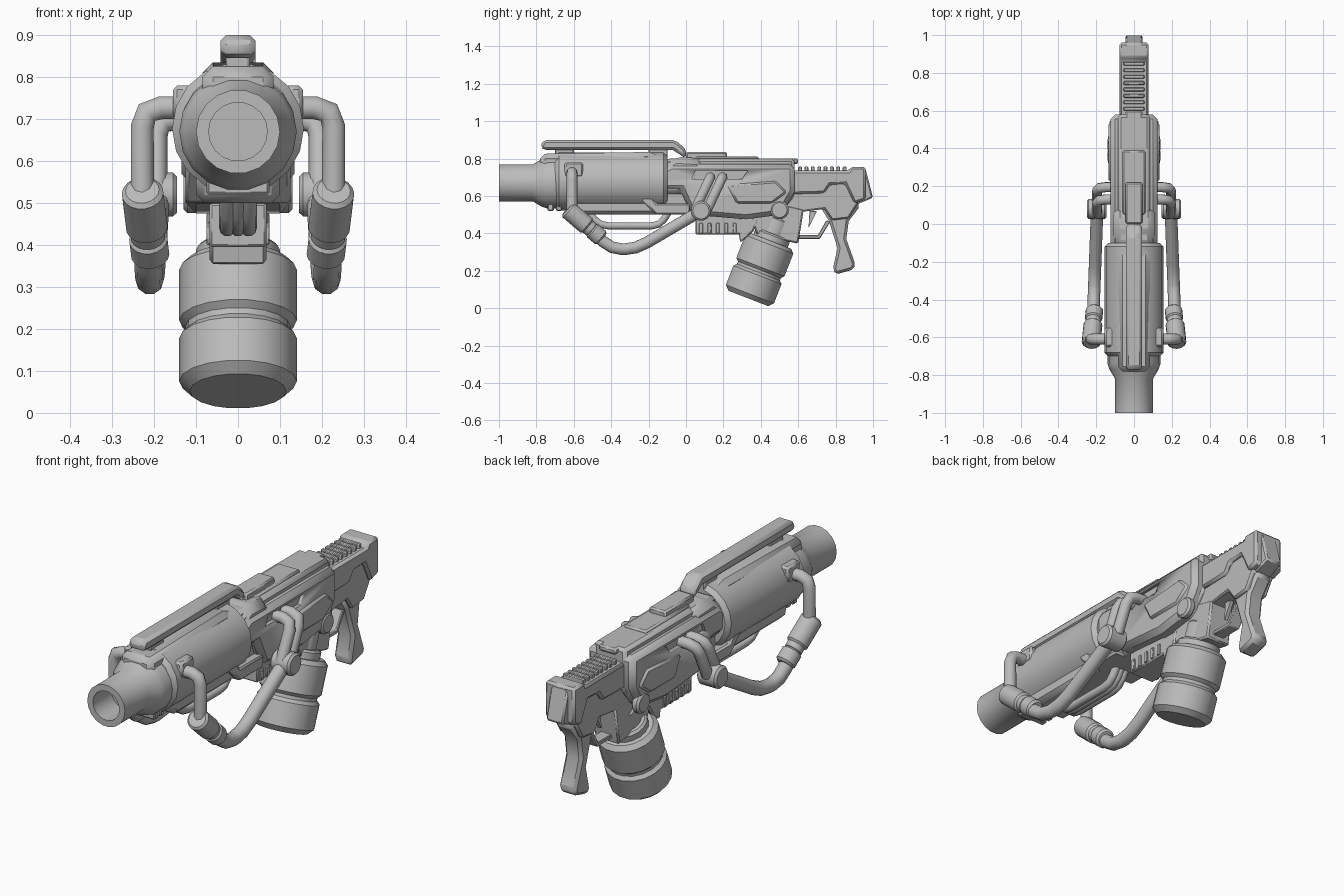
import bpy, bmesh, math
from mathutils import Vector

cube = bpy.data.objects.get("Cube")
if cube:
    bpy.data.objects.remove(cube, do_unlink=True)

grey = bpy.data.materials.new("mid grey")
grey.use_nodes = True
grey.diffuse_color = (.5, .5, .5, 1)
grey.node_tree.nodes["Principled BSDF"].inputs["Base Color"].default_value = grey.diffuse_color


def finish(name, bm):
    bmesh.ops.recalc_face_normals(bm, faces=bm.faces[:])
    mesh = bpy.data.meshes.new(name)
    bm.to_mesh(mesh)
    bm.free()
    mesh.materials.append(grey)
    obj = bpy.data.objects.new(name, mesh)
    bpy.context.collection.objects.link(obj)
    for other in bpy.context.selected_objects:
        other.select_set(False)
    obj.select_set(True)
    bpy.context.view_layer.objects.active = obj
    bpy.ops.object.shade_smooth_by_angle(angle=math.radians(32))
    return obj


def slab(name, outline, half, bevel=.008, centre=0):
    """Side outline (y, z) extruded across x, with softened edges."""
    bm = bmesh.new()
    face = bm.faces.new([bm.verts.new((centre - half, y, z)) for y, z in outline])
    extruded = bmesh.ops.extrude_face_region(bm, geom=[face])["geom"]
    moved = [item for item in extruded if isinstance(item, bmesh.types.BMVert)]
    bmesh.ops.translate(bm, verts=moved, vec=(half + half, 0, 0))
    obj = finish(name, bm)
    if bevel:
        soften = obj.modifiers.new("soft edges", "BEVEL")
        soften.width = bevel
        soften.segments = 1
        soften.limit_method = "ANGLE"
        soften.angle_limit = math.radians(35)
    return obj


def box(name, start, length, low, high, half, bevel=.006, centre=0):
    end = start + length
    return slab(name, [(start, low), (end, low), (end, high), (start, high)], half, bevel, centre)


def lathe(name, profile, origin, axis, sides=18):
    """Profile of (radius, distance) turned about an axis."""
    bm = bmesh.new()
    turn = Vector(axis).to_track_quat("Z", "Y")
    rings = []
    for radius, distance in profile:
        ring = []
        for i in range(sides):
            angle = math.tau * i / sides
            offset = Vector((radius * math.cos(angle), radius * math.sin(angle), distance))
            ring.append(bm.verts.new(Vector(origin) + turn @ offset))
        rings.append(ring)
    for near, far in zip(rings, rings[1:]):
        for i in range(sides):
            bm.faces.new((near[i - 1], near[i], far[i], far[i - 1]))
    bm.faces.new(rings[0])
    bm.faces.new(rings[-1])
    return finish(name, bm)


def drum(name, radius, start, length, origin, axis, rim=.01):
    """Cylinder with chamfered rims, placed some distance along an axis."""
    end = start + length
    profile = [(radius - rim, start), (radius, start + rim), (radius, end - rim), (radius - rim, end)]
    return lathe(name, profile, origin, axis)


def tube(name, points, radius, bend=.045):
    """Pipe along points, with rounded elbows."""
    points = [Vector(point) for point in points]
    path = [points[0]]
    for before, corner, after in zip(points, points[1:], points[2:]):
        entry, leave = [corner + (end - corner).normalized() * min(bend, (end - corner).length * .45)
                        for end in (before, after)]
        path += [entry, (entry + corner * 2 + leave) / 4, leave]
    path.append(points[-1])
    curve = bpy.data.curves.new(name, "CURVE")
    curve.dimensions = "3D"
    curve.bevel_depth = radius
    curve.bevel_resolution = 3
    curve.use_fill_caps = True
    spline = curve.splines.new("POLY")
    spline.points.add(len(path) - 1)
    for target, position in zip(spline.points, path):
        target.co = (*position, 1)
    curve.materials.append(grey)
    obj = bpy.data.objects.new(name, curve)
    bpy.context.collection.objects.link(obj)
    return obj


# Shared stations along the body and shared heights
nose, collar, receiver_end, butt = -.78, -.2, .58, .96
belly, bore, shoulder, deck, crown = .5, .67, .77, .8, .835
along = (0, 1, 0)

# Muzzle with an open bore, then the barrel shroud
rim, throat = .1, .07
lathe("muzzle", [(throat, .14), (throat, 0), (rim, 0), (rim, .18), (.13, .23), (.14, .26), (.14, .4)],
      (0, -1, bore), along)
drum("barrel_shroud", .157, 0, .6, (0, -.7, bore + .007), along, .02)
slab("barrel_top_cover", [(nose, .72), (nose, .825), (collar, crown), (-.1, deck), (-.1, .72)], .085, .025)
slab("lower_shroud", [(-.66, .6), (-.62, belly), (-.15, belly), (-.1, .6)], .1, .02)
for i in range(2):
    box("lower_fin", -.74 + i * .045, .033, .52, .62, .075)

# Top rail with a bent rear end
slab("top_rail", [(nose, .865), (-.76, .845), (-.07, .845), (0, deck), (0, .85), (-.06, .9), (-.76, .9)], .042, .014)
for start in (-.7, collar):
    box("rail_mount", start, .1, deck, .86, .028)

# Receiver: narrow core, wide armour and stepped spine
slab("receiver_core", [(collar, belly), (collar, .7), (-.1, deck), (receiver_end, deck),
                       (receiver_end, .6), (belly, belly)], .085, .015)
armour = slab("receiver_armour", [(-.23, .62), (collar, .7), (-.08, shoulder), (receiver_end, shoulder),
                                  (receiver_end, .62), (.51, belly), (.32, .475), (.03, belly),
                                  (-.03, .63), (-.16, .63), (collar, .58)], .125, .03)
slab("front_collar", [(-.22, .6), (collar, .72), (-.06, .81), (.1, deck), (.06, .6)], .11, .035)
slab("collar_foot", [(-.28, .62), (-.16, belly), (.02, belly), (.02, .56), (-.16, .56), (collar, .62)], .125)
for start, end, top, half in ((0, .22, crown, .045), (.05, .39, .81, .06), (.3, .6, deck, .045)):
    box("spine_step", start, end - start, shoulder, top, half, .008)

# Recess in each flank of the armour
for side in (-1, 1):
    cutter = slab("slot_cutter", [(.03, .69), (.05, .735), (.33, .735), (.3, .69)], .05, 0, side * .157)
    cutter.hide_render = True
    cutter.hide_viewport = True
    recess = armour.modifiers.new("flank recess", "BOOLEAN")
    recess.operation = "DIFFERENCE"
    recess.object = cutter

# Underside blocks and guide loop
box("lower_block", .05, .25, .395, belly, .068)
for i in range(5):
    box("lower_rib", .07 + i * .045, .02, .4, .455, .075, .003)
slab("magazine_catch", [(.27, .48), (.29, .35), (.36, .41), (.39, .48)], .068)
slab("magazine_well", [(.34, belly), (.38, .39), (.6, .345), (.63, .53), (belly, .56)], .065)
for x in (-.025, 0, .025):
    tube("guide_loop", [(x, -.53, .52), (x, -.46, .44), (x, -.14, .44), (x, -.09, .52)], .02)

# Tilted canister: two drums, a waist and a stepped neck
base, tilt = (0, .333, .052), (0, .36, .93)
drum("canister_bottom", .14, 0, .16, base, tilt, .025)
drum("canister_top", .14, .16, .17, base, tilt, .02)
drum("canister_waist", .125, .1, .1, base, tilt)
drum("canister_collar", .1, .3, .07, base, tilt)
drum("canister_neck", .075, .3, .16, base, tilt)

# Stock, butt and ribbed cheek rest
slab("stock_lower", [(belly, belly), (.55, .66), (.88, .69), (.92, .56), (.87, .48), (.78, .47),
                     (.74, .53)], .062)
slab("stock_upper", [(.56, .735), (.87, .735), (.88, .755), (butt, .755), (butt, .58), (.9, .56),
                     (.85, .665), (.77, .66), (.74, .615), (.56, .61)], .078, .012)
slab("butt_pad", [(.93, .745), (butt, .745), (1, .59), (.9, .55)], .045)
for i in range(8):
    box("cheek_rib", .6 + i * .034, .02, .72, .757, .055, .004)

# Pistol grip, trigger and guard
slab("grip", [(.72, .54), (.765, .465), (.81, .32), (.785, .21), (.8, .18), (.895, .207),
              (.905, .235), (.857, .37), (.87, .465), (.93, .545), (.9, .6)], .045, .014)
slab("trigger", [(.66, .52), (.655, .43), (.7, .52)], .012, .003)
slab("trigger_guard", [(.6, .37), (.715, .37), (.77, .46), (.75, .47), (.705, .39), (.6, .39)], .03, .004)

# Paired side parts, each with a jointed handle
for side, label in ((-1, "right"), (1, "left")):
    outward = (side, 0, 0)
    drum(label + "_pivot_bolt", .05, .09, .04, (0, belly, .525), outward)
    slab(label + "_flank_pad", [(.27, .56), (.22, .66), (.48, .68), (.54, .62), (.46, .56)], .02, .01, side * .115)
    box(label + "_front_lug", -.65, .1, .7, .78, .03, .01, side * .125)
    outer, front = side * .228, -.61
    tube(label + "_front_arm", [(0, front, .727), (outer, front, .727), (outer, front, belly)], .029)
    # Angled sleeve with a narrower collar
    elbow, slope = (outer, -.635, .53), (side * -.08, .76, -.65)
    drum(label + "_sleeve", .05, 0, .145, elbow, slope)
    drum(label + "_sleeve_waist", .041, .13, .05, elbow, slope)
    drum(label + "_sleeve_collar", .046, .17, .075, elbow, slope)
    # Lower handle up to the rear joint and its twin arms
    inner, hinge = side * .195, .08
    tube(label + "_lower_handle", [(side * .215, -belly, .41), (side * .213, -.4, .315),
                                   (side * .208, -.27, .315), (inner, hinge, .52)], .033, .07)
    drum(label + "_joint", .053, .145, .105, (0, hinge, .52), outward)
    for reach in (.13, .195):
        tube(label + "_rear_arm", [(inner, reach - .08, .53), (inner, reach, .7), (0, reach, .7)], .027)
